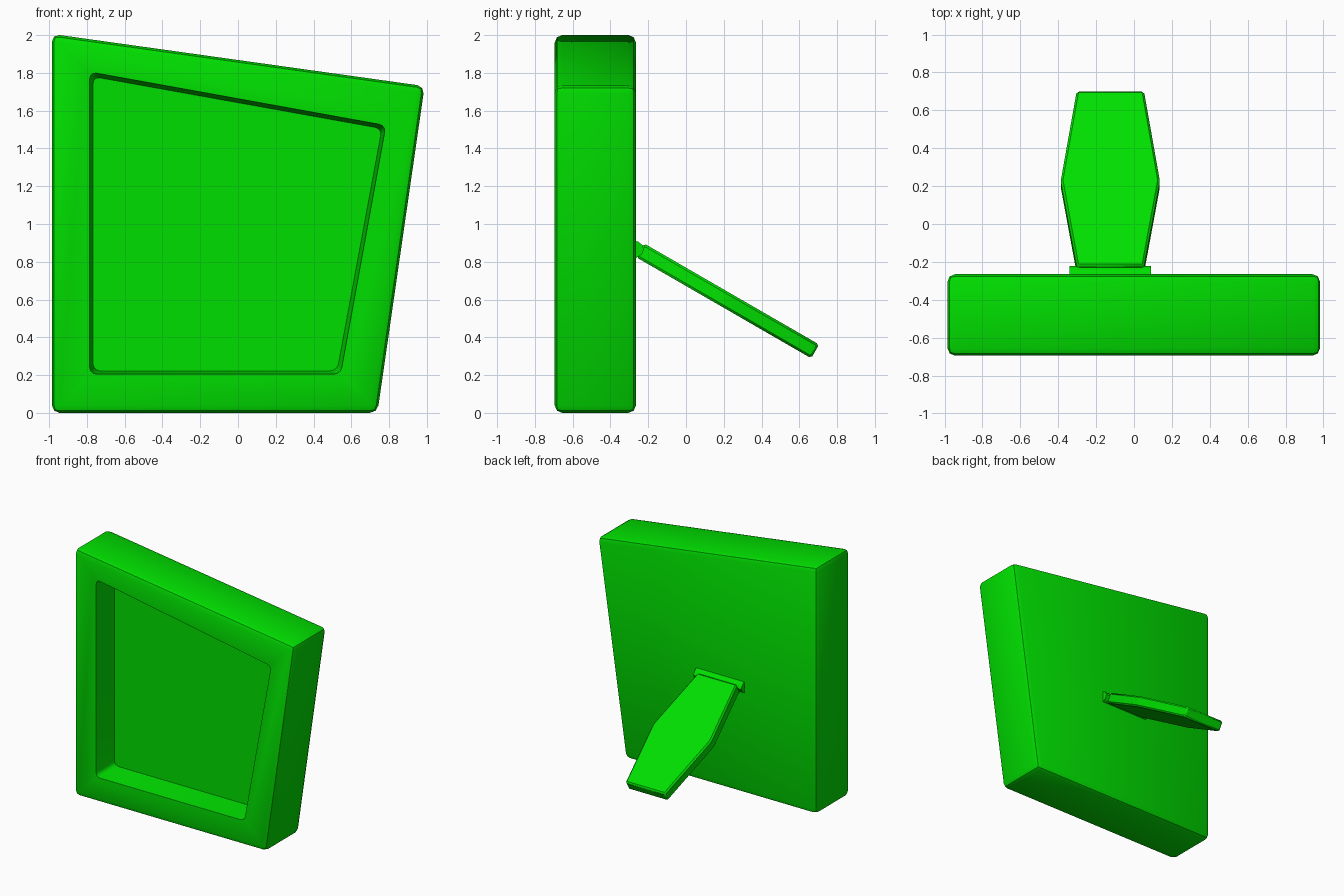
import bpy, bmesh, math
from mathutils import Vector

if "Cube" in bpy.data.objects:
    bpy.data.objects.remove(bpy.data.objects["Cube"])

green = bpy.data.materials.new("green")
green.diffuse_color = (0.0, 0.74, 0.0, 1)
green.use_nodes = True
green.node_tree.nodes["Principled BSDF"].inputs["Base Color"].default_value = green.diffuse_color


def finish(name, bm):
    bmesh.ops.recalc_face_normals(bm, faces=bm.faces[:])
    mesh = bpy.data.meshes.new(name)
    bm.to_mesh(mesh)
    bm.free()
    ob = bpy.data.objects.new(name, mesh)
    bpy.context.collection.objects.link(ob)
    mesh.materials.append(green)
    bpy.ops.object.select_all(action='DESELECT')
    bpy.context.view_layer.objects.active = ob
    ob.select_set(True)
    bpy.ops.object.shade_smooth_by_angle(angle=math.radians(35))
    return ob


def round_edges(bm, edges, width, segments):
    bmesh.ops.bevel(bm, geom=edges, offset=width, segments=segments,
                    profile=0.5, affect='EDGES', clamp_overlap=True)


def prism(name, points, move, width=0):
    """Extrude a closed outline by a vector and chamfer its edges."""
    bm = bmesh.new()
    face = bm.faces.new([bm.verts.new(p) for p in points])
    ext = bmesh.ops.extrude_face_region(bm, geom=[face], use_keep_orig=True)
    verts = [g for g in ext["geom"] if isinstance(g, bmesh.types.BMVert)]
    bmesh.ops.translate(bm, verts=verts, vec=move)
    if width:
        round_edges(bm, bm.edges[:], width, 1)
    return finish(name, bm)


# Skewed picture frame: rings from the back, over the rim, to the recess floor
BACK, FRONT, FLOOR = -0.265, -0.695, -0.485
outer = [(-0.985, 0), (0.738, 0), (0.988, 1.73), (-0.985, 2.006)]
rim = [(-0.785, 0.205), (0.543, 0.205), (0.783, 1.522), (-0.785, 1.805)]
inner = [(-0.767, 0.223), (0.525, 0.223), (0.762, 1.505), (-0.767, 1.78)]
bm = bmesh.new()
rings = [[bm.verts.new((x, y, z)) for x, z in outline]
         for outline, y in ((outer, BACK), (outer, FRONT), (rim, FRONT), (inner, FLOOR))]
for a, b in zip(rings, rings[1:]):
    for i in range(4):
        j = (i + 1) % 4
        bm.faces.new((a[i], a[j], b[j], b[i]))
bm.faces.new(rings[0])
bm.faces.new(rings[3])
bmesh.ops.recalc_face_normals(bm, faces=bm.faces[:])

# Rounded outer edges and rounded upright corners inside the recess
outside = set(rings[0] + rings[1])
corners = [bm.edges.get((a, b)) for a, b in zip(rings[2], rings[3])]
shell = [e for e in bm.edges if all(v in outside for v in e.verts)]
round_edges(bm, corners, 0.035, 3)
round_edges(bm, [e for e in shell if e.is_valid], 0.04, 2)
finish("frame", bm)

# Hinge block on the back of the frame
hinge = [(-0.30, 0.912), (-0.255, 0.908), (-0.232, 0.89), (-0.222, 0.865),
         (-0.235, 0.838), (-0.265, 0.82), (-0.30, 0.82)]
prism("stand_hinge", [(-0.34, y, z) for y, z in hinge], Vector((0.43, 0, 0)))

# Six-sided support leg sloping down and back by 30 degrees
tilt = math.radians(30)
along = Vector((0, math.cos(tilt), -math.sin(tilt)))
down = Vector((0, -math.sin(tilt), -math.cos(tilt)))
start = Vector((-0.125, -0.222, 0.897))
length = 1.07
half = [(0.178, 0), (0.262, length * 0.49), (0.178, length)]
outline = half + [(-w, d) for w, d in reversed(half)]
prism("stand_leg", [start + along * d + Vector((w, 0, 0)) for w, d in outline],
      down * 0.084, 0.012)
